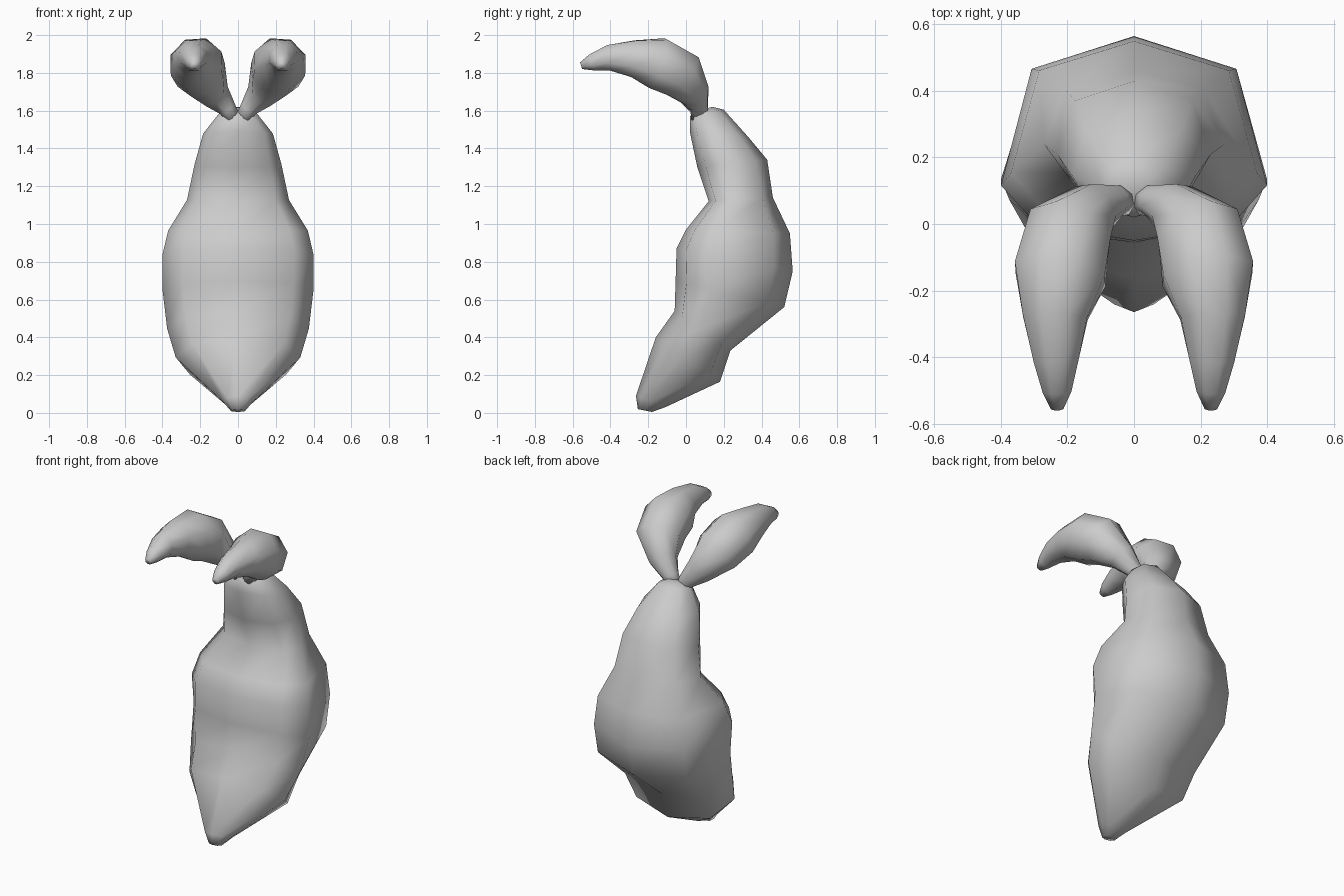
import bpy, bmesh, math
from mathutils import Vector

if "Cube" in bpy.data.objects:
    bpy.data.objects.remove(bpy.data.objects["Cube"])

grey = bpy.data.materials.new("soft_grey")
grey.diffuse_color = (0.6, 0.6, 0.6, 1)
grey.use_nodes = True
grey.node_tree.nodes["Principled BSDF"].inputs["Base Color"].default_value = grey.diffuse_color


def loft(name, rings):
    """Skin a list of closed rings and cap both ends."""
    bm = bmesh.new()
    loops = [[bm.verts.new(p) for p in ring] for ring in rings]
    n = len(loops[0])
    for a, b in zip(loops, loops[1:]):
        for i in range(n):
            j = (i + 1) % n
            bm.faces.new((a[i], a[j], b[j], b[i]))
    bm.faces.new(loops[0][::-1])
    bm.faces.new(loops[-1])
    bmesh.ops.recalc_face_normals(bm, faces=bm.faces)
    mesh = bpy.data.meshes.new(name)
    bm.to_mesh(mesh)
    bm.free()
    mesh.materials.append(grey)
    mesh.shade_smooth()
    obj = bpy.data.objects.new(name, mesh)
    bpy.context.collection.objects.link(obj)
    return obj


# Body sections: front (y, z), back (y, z), half width, widest point front-to-back
body_sections = [
    ((-0.255, 0.02), (-0.18, 0.005), 0.04, 0.5),
    ((-0.265, 0.09), (-0.11, 0.03), 0.08, 0.5),
    ((-0.16, 0.40), (0.18, 0.165), 0.33, 0.45),
    ((-0.06, 0.54), (0.235, 0.33), 0.375, 0.45),
    ((-0.055, 0.70), (0.52, 0.56), 0.40, 0.33),
    ((-0.05, 0.87), (0.565, 0.75), 0.40, 0.27),
    ((0.0, 0.97), (0.55, 0.95), 0.37, 0.28),
    ((0.12, 1.12), (0.46, 1.14), 0.27, 0.35),
    ((0.06, 1.30), (0.43, 1.34), 0.23, 0.4),
    ((0.02, 1.49), (0.33, 1.46), 0.185, 0.4),
    ((0.02, 1.57), (0.20, 1.605), 0.10, 0.45),
    ((0.06, 1.60), (0.14, 1.62), 0.05, 0.5),
]


def body_ring(front, back, w, side):
    outline = [(0, 0), (0.74, side * 0.3), (1, side), (0.77, 0.84), (0, 1),
               (-0.77, 0.84), (-1, side), (-0.74, side * 0.3)]
    return [(x * w, front[0] + (back[0] - front[0]) * t,
             front[1] + (back[1] - front[1]) * t) for x, t in outline]


loft("body", [body_ring(*s) for s in body_sections])

# Leaf path: x, y, z, radius
leaf_path = [
    (0.03, 0.07, 1.56, 0.045), (0.055, 0.07, 1.61, 0.05),
    (0.125, 0.045, 1.685, 0.085), (0.195, -0.03, 1.79, 0.14),
    (0.222, -0.15, 1.85, 0.148), (0.237, -0.28, 1.875, 0.105),
    (0.235, -0.41, 1.88, 0.073), (0.232, -0.50, 1.855, 0.047),
    (0.231, -0.555, 1.838, 0.02),
]


def leaf_rings(side, n=8):
    pts = [Vector(p[:3]) for p in leaf_path]
    rings = []
    for k, c in enumerate(pts):
        along = (pts[min(k + 1, len(pts) - 1)] - pts[max(k - 1, 0)]).normalized()
        across = along.cross(Vector((0, 0.5, 1))).normalized()
        up = across.cross(along)
        r = leaf_path[k][3]
        ring = []
        for i in range(n):
            a = math.tau * (i + 0.5) / n
            p = c + (across * math.cos(a) + up * math.sin(a)) * r
            ring.append((p.x * side, p.y, p.z))
        rings.append(ring)
    return rings


# Pair of drooping leaves on top
for label, side in (("right_leaf", 1), ("left_leaf", -1)):
    loft(label, leaf_rings(side))
